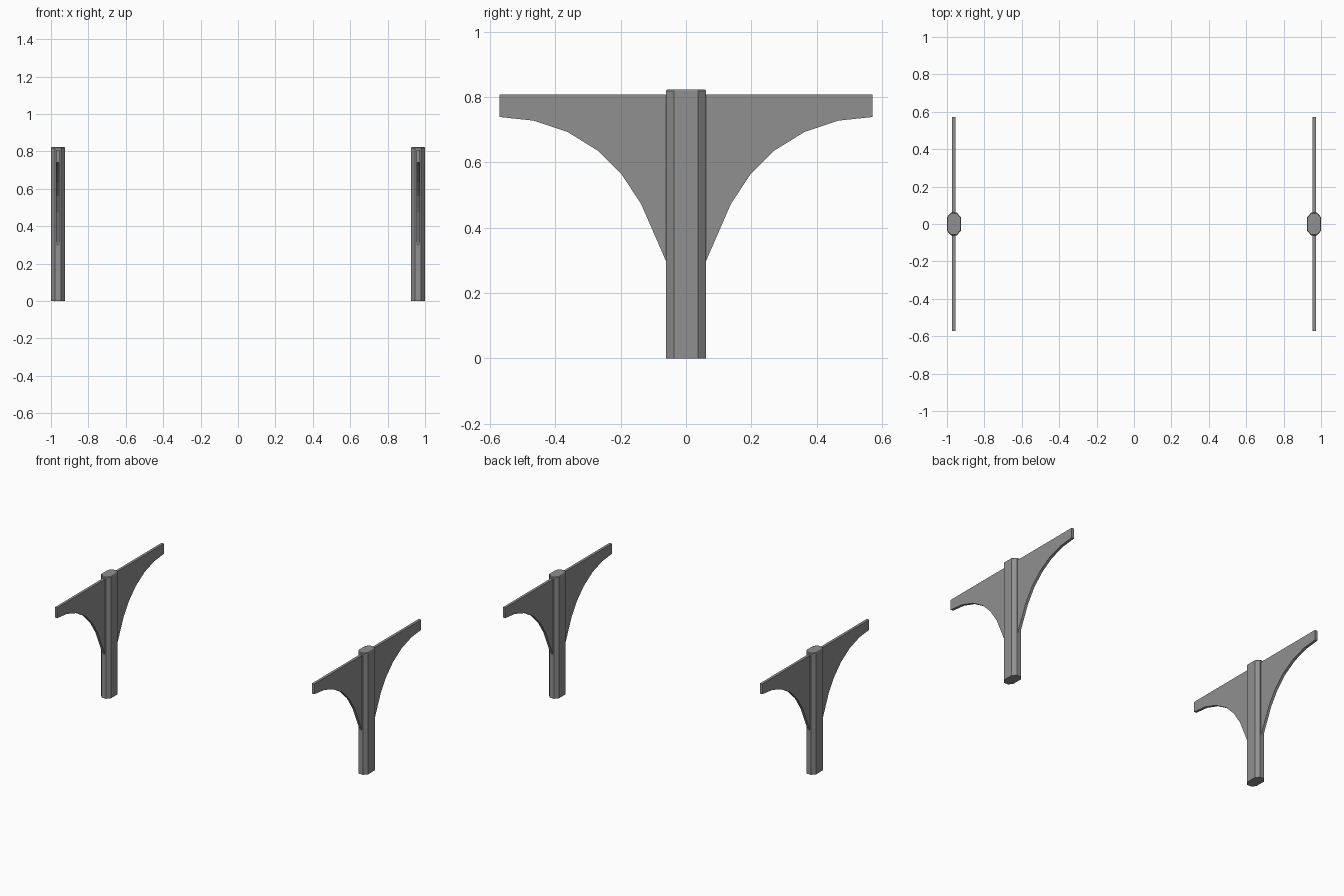
import bpy, bmesh

if "Cube" in bpy.data.objects:
    bpy.data.objects.remove(bpy.data.objects["Cube"])

POST_X = 0.963

# Dark grey for every part
grey = bpy.data.materials.new("dark_grey")
grey.diffuse_color = (0.28, 0.28, 0.28, 1)
grey.use_nodes = True
grey.node_tree.nodes["Principled BSDF"].inputs["Base Color"].default_value = grey.diffuse_color


def prism(name, rings):
    """Solid skinned through matching rings of points, with capped ends."""
    bm = bmesh.new()
    loops = [[bm.verts.new(p) for p in ring] for ring in rings]
    n = len(loops[0])
    for a, b in zip(loops, loops[1:]):
        for i in range(n):
            j = (i + 1) % n
            bm.faces.new((a[i], a[j], b[j], b[i]))
    bm.faces.new(loops[0][::-1])
    bm.faces.new(loops[-1])
    bmesh.ops.recalc_face_normals(bm, faces=bm.faces)
    mesh = bpy.data.meshes.new(name)
    bm.to_mesh(mesh)
    bm.free()
    mesh.materials.append(grey)
    obj = bpy.data.objects.new(name, mesh)
    bpy.context.collection.objects.link(obj)
    return obj


# Octagonal post outline, and the arched edge of a bracket wing (y, z)
octagon = [(0.037, -0.036), (0.037, 0.036), (0.016, 0.061), (-0.016, 0.061),
           (-0.037, 0.036), (-0.037, -0.036), (-0.016, -0.061), (0.016, -0.061)]
wing = [(0.05, 0.808), (0.571, 0.808), (0.571, 0.739), (0.467, 0.728),
        (0.364, 0.694), (0.27, 0.636), (0.196, 0.562), (0.137, 0.472),
        (0.06, 0.295), (0.05, 0.272)]

for side, sx in (("left", -1), ("right", 1)):
    x = sx * POST_X
    # Post with a very slightly eased top
    prism(side + "_post", [[(x + s * px, s * py, z) for px, py in octagon]
                           for z, s in ((0, 1), (0.819, 1), (0.823, 0.94))])
    # Thin arched brackets to the front and back
    for end, sy in (("front", -1), ("back", 1)):
        prism(f"{side}_{end}_bracket",
              [[(x + dx, sy * y, z) for y, z in wing] for dx in (-0.009, 0.009)])
